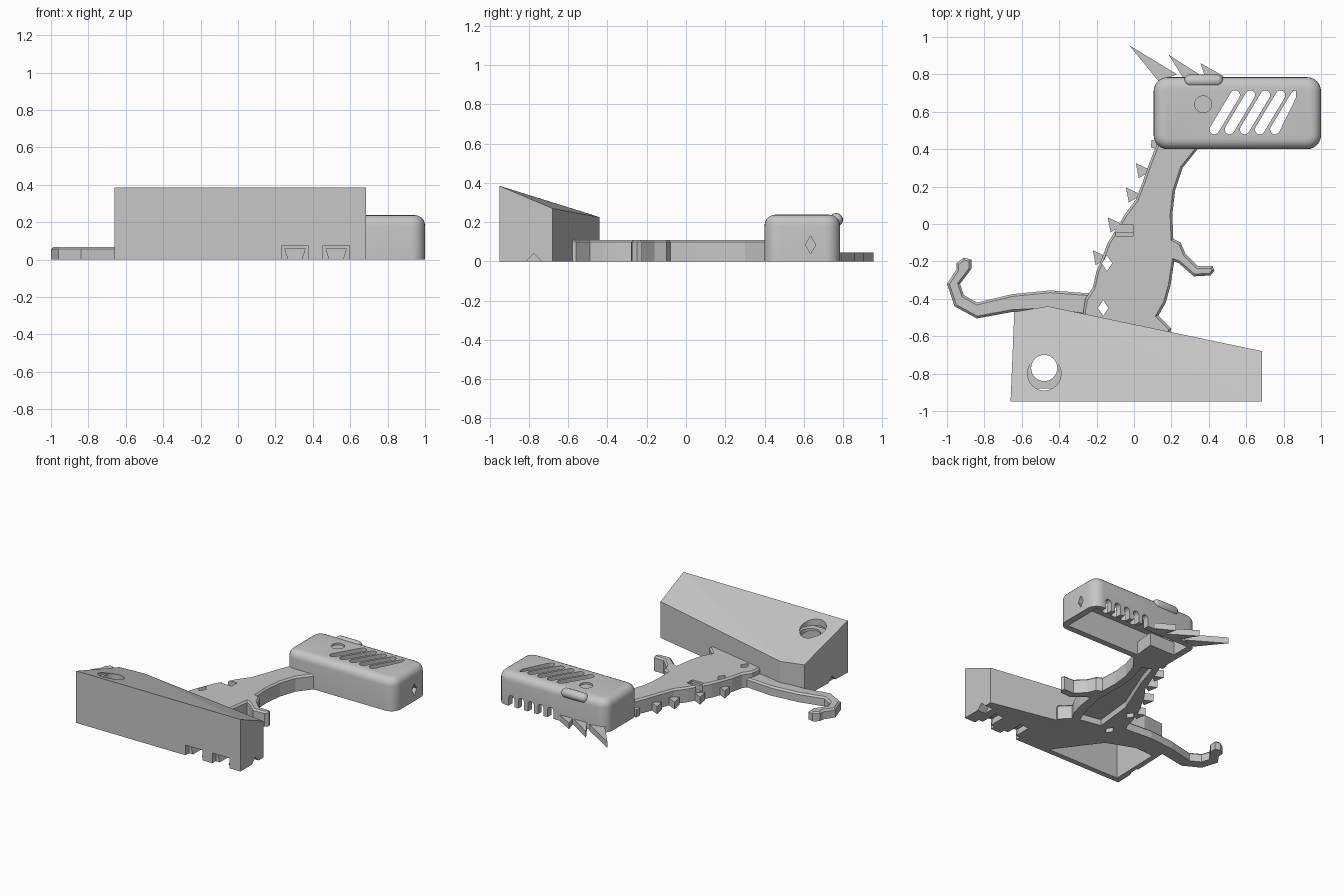
import bpy, bmesh, math

if "Cube" in bpy.data.objects:
    bpy.data.objects.remove(bpy.data.objects["Cube"])

grey = bpy.data.materials.new("plain_grey")
grey.diffuse_color = (0.57, 0.57, 0.57, 1)
grey.use_nodes = True
grey.node_tree.nodes["Principled BSDF"].inputs["Base Color"].default_value = grey.diffuse_color


def finish(name, bm):
    bmesh.ops.recalc_face_normals(bm, faces=bm.faces)
    me = bpy.data.meshes.new(name)
    bm.to_mesh(me)
    bm.free()
    me.materials.append(grey)
    ob = bpy.data.objects.new(name, me)
    bpy.context.collection.objects.link(ob)
    return ob


def prism(name, pts, z0, z1, chamfer=0.0, axis='z'):
    """Extrude an outline; z1 is one height or a height per corner."""
    tops = z1 if isinstance(z1, (list, tuple)) else [z1] * len(pts)
    put = {'z': lambda a, b, c: (a, b, c),
           'y': lambda a, b, c: (a, c, b),
           'x': lambda a, b, c: (c, a, b)}[axis]
    bm = bmesh.new()
    lo = [bm.verts.new(put(a, b, z0)) for a, b in pts]
    hi = [bm.verts.new(put(p[0], p[1], t)) for p, t in zip(pts, tops)]
    n = len(pts)
    bm.faces.new(lo[::-1])
    top = bm.faces.new(hi)
    for i in range(n):
        j = (i + 1) % n
        bm.faces.new((lo[i], lo[j], hi[j], hi[i]))
    bmesh.ops.recalc_face_normals(bm, faces=bm.faces)
    bm.normal_update()
    if chamfer:
        bmesh.ops.bevel(bm, geom=list(top.edges), offset=chamfer, segments=1,
                        affect='EDGES', profile=0.5)
    elif len(set(tops)) > 1:
        bmesh.ops.triangulate(bm, faces=[top])
    return finish(name, bm)


def rect(x0, x1, y0, y1):
    return [(x0, y0), (x1, y0), (x1, y1), (x0, y1)]


def diamond(cx, cy, rx, ry):
    return [(cx - rx, cy), (cx, cy - ry), (cx + rx, cy), (cx, cy + ry)]


def stadium(cx, cy, half, r, ang, n=8):
    """Rounded slot outline; half = 0 gives a circle."""
    pts = []
    for side in (0, 1):
        for i in range(n + (1 if half else 0)):
            a = -math.pi / 2 + math.pi * i / n + math.pi * side
            x = r * math.cos(a) + (half if side == 0 else -half)
            y = r * math.sin(a)
            pts.append((cx + x * math.cos(ang) - y * math.sin(ang),
                        cy + x * math.sin(ang) + y * math.cos(ang)))
    return pts


def cut(ob, *cutters):
    bpy.context.view_layer.objects.active = ob
    for c in cutters:
        m = ob.modifiers.new("cut", 'BOOLEAN')
        m.operation, m.solver, m.object = 'DIFFERENCE', 'EXACT', c
        bpy.ops.object.modifier_apply(modifier=m.name)
        bpy.data.objects.remove(c)


def smooth(ob):
    bpy.ops.object.select_all(action='DESELECT')
    ob.select_set(True)
    bpy.context.view_layer.objects.active = ob
    bpy.ops.object.shade_smooth_by_angle(angle=math.radians(30))


# Sloping base with a pocket under its left end
base = prism("base", [(-.66, -.95), (.685, -.95), (.685, -.68), (-.46, -.44), (-.64, -.47)],
             0, [.385, .385, .27, .225, .235])
cut(base,
    prism("c", [(-.615, -.91), (-.02, -.91), (-.25, -.60), (-.455, -.52), (-.605, -.53)],
          -.05, [.325, .325, .22, .19, .20]),
    prism("c", stadium(-.48, -.77, 0, .07, 0, 16), .1, .6),
    prism("c", stadium(-.48, -.80, 0, .09, 0, 16), .315, .6),
    prism("c", diamond(-.775, 0, .04, .04), .62, .8, axis='x'),
    prism("c", diamond(-.775, 0, .04, .04), -.8, -.64, axis='x'))
# Dovetail grooves entering from the front
for x in (.305, .525):
    cut(base, prism("c", rect(x - .07, x + .07, -.05, .075), -1, -.91, axis='y'),
        prism("c", [(x - .02, -.05), (x + .02, -.05), (x + .055, .06), (x - .055, .06)],
              -.94, -.78, axis='y'))

# Body with neck and arm
body = prism("body", [
    (.14, .60), (.12, .42), (.08, .32), (.045, .22), (.01, .13), (-.05, .05), (-.09, -.02),
    (-.14, -.10), (-.17, -.18), (-.20, -.25), (-.22, -.34), (-.26, -.40), (-.27, -.46),
    (-.27, -.54), (.18, -.62), (.20, -.56), (.13, -.49), (.17, -.42), (.195, -.33),
    (.215, -.20), (.24, -.21), (.32, -.28), (.41, -.275), (.43, -.25), (.42, -.225),
    (.34, -.225), (.275, -.16), (.25, -.10), (.21, -.08), (.205, .05), (.22, .18),
    (.26, .30), (.34, .40), (.36, .60)], 0, .11, .012)
cut(body,
    prism("c", [(.14, .36), (.08, .17), (.03, .05), (-.05, -.15), (-.08, -.44), (.08, -.47),
                (.13, -.33), (.16, -.18), (.155, .05), (.17, .19), (.21, .33)], -.05, .045),
    prism("c", diamond(-.145, -.21, .028, .042), -.05, .2),
    prism("c", diamond(-.165, -.45, .028, .042), -.05, .2),
    prism("c", rect(-.10, -.005, -.065, -.03), .095, .2),
    prism("c", rect(-.105, -.005, -.045, -.003), .06, .2))

# Curled tail
prism("tail", [
    (-.20, -.37), (-.25, -.37), (-.45, -.355), (-.65, -.375), (-.84, -.42), (-.91, -.38),
    (-.93, -.32), (-.87, -.24), (-.87, -.19), (-.91, -.18), (-.95, -.21), (-.95, -.245),
    (-1, -.32), (-.96, -.44), (-.84, -.505), (-.65, -.47), (-.45, -.46), (-.20, -.50)],
    0, .068, .012)

# Small spikes down the back
for i, (x, y) in enumerate([(.065, .285), (.012, .155), (-.085, -.005), (-.165, -.18)]):
    prism(f"back_spike_{i + 1}", [(x - .055, y + .04), (x - .04, y - .04), (x + .01, y - .01),
                                  (x + .01, y + .01)], 0, .055)
prism("back_spike_5", [(.095, .45), (.09, .41), (.13, .40), (.13, .44)], 0, .055)

# Crest spikes behind the head
for i, tri in enumerate([[(-.025, .955), (.13, .765), (.23, .80)],
                         [(.185, .905), (.27, .77), (.38, .78)],
                         [(.355, .86), (.385, .77), (.48, .79)]]):
    prism(f"crest_spike_{i + 1}", tri, 0, .045)

# Rounded hollow head
bm = bmesh.new()
bmesh.ops.create_cube(bm, size=1)
for v in bm.verts:
    v.co = (.5525 + v.co.x * .895, .5925 + v.co.y * .385, .119 + v.co.z * .238)
bmesh.ops.bevel(bm, geom=[e for e in bm.edges if abs(e.verts[0].co.z - e.verts[1].co.z) > .1],
                offset=.075, segments=6, affect='EDGES', profile=.5)
bmesh.ops.bevel(bm, geom=[e for e in bm.edges if all(v.co.z > .23 for v in e.verts)],
                offset=.055, segments=5, affect='EDGES', profile=.5)
head = finish("head", bm)
cut(head,
    prism("c", rect(.155, .95, .445, .74), -.05, .19),
    prism("c", stadium(.37, .64, 0, .045, 0, 12), .225, .4),
    prism("c", diamond(.635, .085, .026, .045), .93, 1.1, axis='x'))
# Slanted slots on top, rounded notches along the back lower edge
for i in range(5):
    slot = [(min(x, .866), y) for x, y in stadium(.485 + .081 * i, .597, .107, .026,
                                                  math.radians(59))]
    cut(head,
        prism("c", slot, .15, .4),
        prism("c", stadium(.56 + .08 * i, .02, .035, .024, math.pi / 2), .70, .9, axis='y'))
smooth(head)

# Brow bump on the back upper edge of the head
bm = bmesh.new()
bmesh.ops.create_uvsphere(bm, u_segments=20, v_segments=12, radius=.034)
for v in bm.verts:
    x, y, z = v.co
    # stretch the ball into a capsule lying along x
    v.co = (.372 + z + math.copysign(.07, z) * (abs(z) > 1e-5), .766 + y, .212 + x)
smooth(finish("brow", bm))
